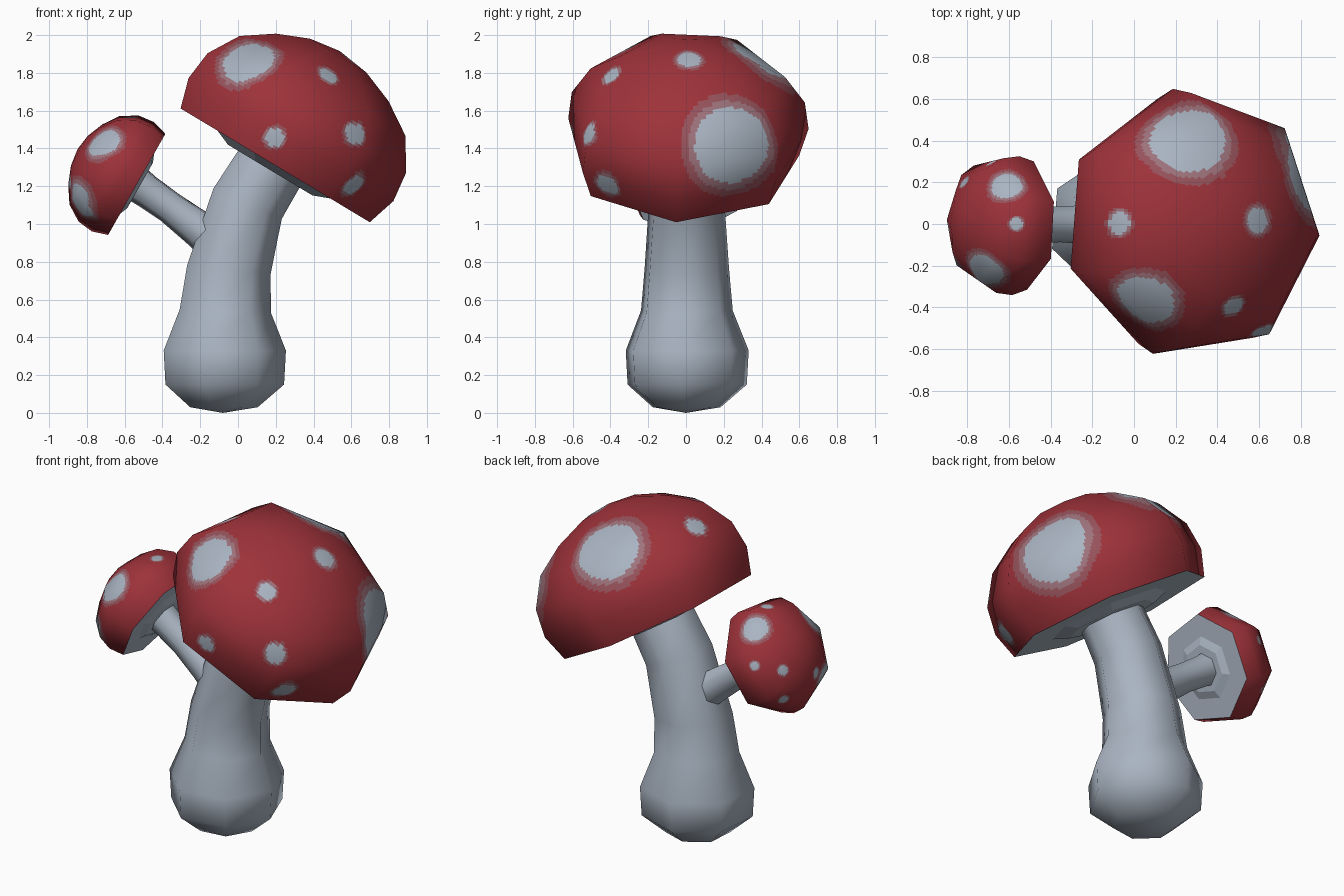
import bpy, math
from mathutils import Vector, Matrix

if "Cube" in bpy.data.objects:
    bpy.data.objects.remove(bpy.data.objects["Cube"])


def material(name, rgb):
    m = bpy.data.materials.new(name)
    m.diffuse_color = (*rgb, 1)
    m.use_nodes = True
    m.node_tree.nodes["Principled BSDF"].inputs["Base Color"].default_value = m.diffuse_color
    return m


PALE = material("pale grey", (0.40, 0.46, 0.54))
RED = material("cap red", (0.34, 0.032, 0.042))
ROSE = material("rose halo", (0.31, 0.085, 0.105))
DUSTY = material("dusty halo", (0.34, 0.17, 0.20))
SIDES = 7


def add_object(name, verts, faces, mats):
    me = bpy.data.meshes.new(name)
    me.from_pydata([tuple(v) for v in verts], [], faces)
    for m in mats:
        me.materials.append(m)
    ob = bpy.data.objects.new(name, me)
    bpy.context.collection.objects.link(ob)
    return ob


def smooth(ob, angle):
    bpy.ops.object.select_all(action='DESELECT')
    ob.select_set(True)
    bpy.context.view_layer.objects.active = ob
    bpy.ops.object.shade_smooth_by_angle(angle=math.radians(angle))


def placed(x, z, tilt, scale=1.0):
    return (Matrix.Translation((x, 0, z)) @ Matrix.Rotation(math.radians(tilt), 4, 'Y')
            @ Matrix.Scale(scale, 4))


# Stems: seven-sided rings (x, z, radius, tilt) closed by a point at each end
def stem(name, rings, start, end, phase):
    verts, faces = [], []
    for x, z, r, tilt in rings:
        M = placed(x, z, tilt)
        for k in range(SIDES):
            a = math.radians(phase) + math.tau * k / SIDES
            verts.append(M @ Vector((r * math.cos(a), r * math.sin(a), 0)))
    n = len(verts)
    verts += [Vector((start[0], 0, start[1])), Vector((end[0], 0, end[1]))]
    for k in range(SIDES):
        k2 = (k + 1) % SIDES
        for i in range(len(rings) - 1):
            a, b = i * SIDES, (i + 1) * SIDES
            faces.append((a + k, a + k2, b + k2, b + k))
        faces.append((n, k2, k))
        faces.append((n + 1, n - SIDES + k, n - SIDES + k2))
    smooth(add_object(name, verts, faces, [PALE]), 60)


# Cap dome: seven flat-sided gores, finely gridded so round spots can be coloured
DOME = [(.605, 0), (.655, .16), (.635, .325), (.53, .49), (.36, .6), (.18, .67), (0, .695)]
ACROSS, UP = 36, 9


def ring_normals():
    seg = []
    for (r0, z0), (r1, z1) in zip(DOME, DOME[1:]):
        seg.append(Vector((z1 - z0, r0 - r1)).normalized())
    out = [seg[0]] + [(a + b).normalized() for a, b in zip(seg, seg[1:])]
    return out + [Vector((0, 1))]


def cap(name, M, phase, spots):
    nr = ring_normals()
    rows = []
    for i in range(len(DOME) - 1):
        for j in range(UP):
            t = j / UP
            rows.append((Vector(DOME[i]).lerp(Vector(DOME[i + 1]), t), nr[i].lerp(nr[i + 1], t)))
    cols = []
    for k in range(SIDES):
        a = math.radians(phase) + math.tau * k / SIDES
        b = a + math.tau / SIDES
        for j in range(ACROSS):
            cols.append(Vector((math.cos(a), math.sin(a))).lerp(
                Vector((math.cos(b), math.sin(b))), j / ACROSS))
    verts, normals, faces = [], [], []
    R3 = M.to_3x3()
    for p, n in rows:
        for c in cols:
            verts.append(M @ Vector((p.x * c.x, p.x * c.y, p.y)))
            normals.append((R3 @ Vector((n.x * c.x, n.x * c.y, n.y))).normalized())
    N = len(cols)
    verts.append(M @ Vector((0, 0, DOME[-1][1])))
    normals.append((R3 @ Vector((0, 0, 1))).normalized())
    for k in range(N):
        k2 = (k + 1) % N
        for i in range(len(rows) - 1):
            faces.append((i * N + k, i * N + k2, i * N + N + k2, i * N + N + k))
        faces.append((len(verts) - 1, (len(rows) - 1) * N + k, (len(rows) - 1) * N + k2))
    ob = add_object(name, verts, faces, [RED, PALE, DUSTY, ROSE])
    # spots: pale centre with two halo bands, by distance from the spot centre
    centres = []
    for x, y, z, r in spots:
        s = Vector((x, y, z))
        centres.append((min(verts, key=lambda v: (v - s).length_squared), r))
    for f in ob.data.polygons:
        f.use_smooth = True
        d = min((f.center - c).length / r for c, r in centres)
        f.material_index = 1 if d < 1 else 2 if d < 1.18 else 3 if d < 1.38 else 0
    ob.data.normals_split_custom_set_from_vertices([tuple(n) for n in normals])


# Underside of a cap: flat disc with a raised collar round the stem
def underside(name, M, phase):
    profile = [(.605, 0), (.36, 0.0), (.27, -.035), (.12, -.035)]
    verts, faces = [], []
    for r, z in profile:
        for k in range(SIDES):
            a = math.radians(phase) + math.tau * k / SIDES
            verts.append(M @ Vector((r * math.cos(a), r * math.sin(a), z)))
    for i in range(len(profile) - 1):
        for k in range(SIDES):
            k2 = (k + 1) % SIDES
            a, b = i * SIDES, (i + 1) * SIDES
            faces.append((a + k2, a + k, b + k, b + k2))
    add_object(name, verts, faces, [PALE])


# Large mushroom
stem("main_stem",
     [(-.08, .03, .185, 0), (-.08, .15, .325, 0), (-.08, .33, .335, 0), (-.075, .54, .25, 2),
      (-.055, .76, .23, 6), (.045, 1.11, .205, 24), (.15, 1.28, .197, 32), (.2, 1.36, .19, 31)],
     (-.08, 0), (.21, 1.38), -5)
big = placed(.181, 1.32, 31)
cap("main_cap", big, -5, [
    (.06, -.36, 1.855, .14), (.25, .41, 1.86, .185), (.80, .235, 1.42, .205),
    (.475, -.385, 1.79, .05), (.2, -.55, 1.47, .05), (.62, -.52, 1.475, .055),
    (.63, -.43, 1.18, .062), (.59, .015, 1.87, .062), (-.075, 0, 1.93, .055)])
underside("main_cap_underside", big, -5)

# Small mushroom branching from the large stem
stem("side_stem",
     [(-.12, .92, .12, -54), (-.22, .985, .1, -54), (-.36, 1.09, .088, -55),
      (-.48, 1.175, .092, -59), (-.54, 1.22, .1, -60)],
     (-.10, .91), (-.55, 1.225), 174)
small = placed(-.532, 1.217, -60.5, .525)
cap("side_cap", small, 174, [
    (-.61, .18, 1.50, .075), (-.705, -.21, 1.42, .09), (-.82, -.15, 1.13, .1),
    (-.57, 0, 1.55, .03), (-.80, .19, 1.30, .028), (-.875, -.02, 1.22, .03),
    (-.68, .28, 1.33, .025), (-.80, .18, 1.12, .028)])
underside("side_cap_underside", small, 174)
